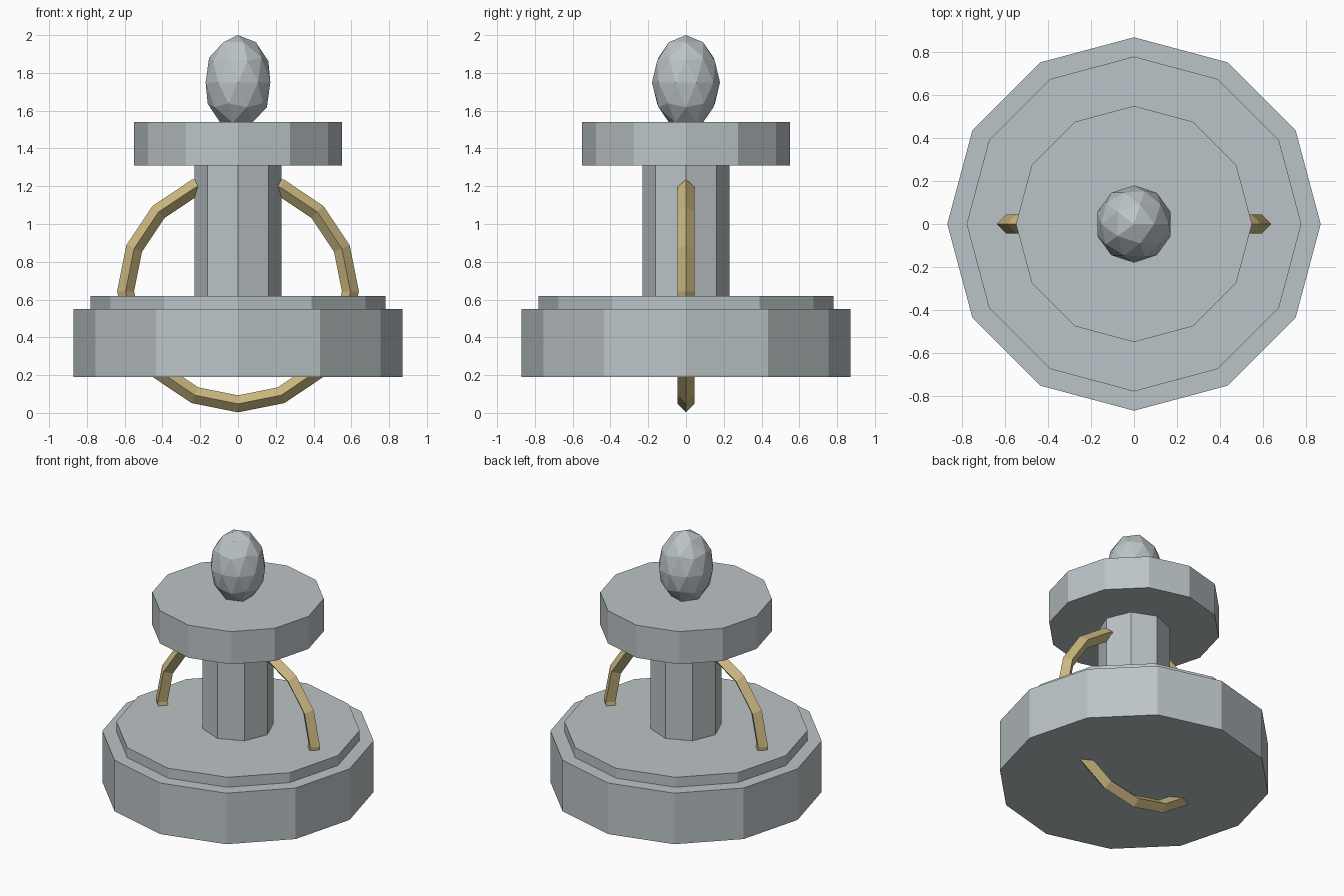
import bpy
import math

if "Cube" in bpy.data.objects:
    bpy.data.objects.remove(bpy.data.objects["Cube"])


def material(name, color):
    mat = bpy.data.materials.new(name)
    mat.diffuse_color = (*color, 1.0)
    mat.use_nodes = True
    mat.node_tree.nodes["Principled BSDF"].inputs["Base Color"].default_value = mat.diffuse_color
    return mat


grey = material("pale_grey", (0.50, 0.55, 0.57))
gold = material("muted_gold", (0.61, 0.49, 0.22))


def finish(name, mat):
    obj = bpy.context.object
    obj.name = name
    obj.data.name = name
    obj.data.materials.append(mat)
    return obj


def drum(name, sides, radius, bottom, top):
    bpy.ops.mesh.primitive_cylinder_add(
        vertices=sides, radius=radius, depth=top - bottom,
        location=(0, 0, (bottom + top) / 2))
    return finish(name, grey)


# Stacked base, column and upper disc
drum("base", 12, 0.87, 0.19, 0.55)
drum("base_step", 12, 0.78, 0.55, 0.62)
drum("column", 8, 0.23, 0.62, 1.31)
drum("upper_disc", 12, 0.55, 1.31, 1.54)

# Egg-shaped finial
bpy.ops.mesh.primitive_ico_sphere_add(
    subdivisions=2, radius=1, location=(0, 0, 1.75))
bpy.context.object.scale = (0.18, 0.18, 0.25)
finish("finial", grey)

# Upright ring passing through base and column, with a diamond section
bpy.ops.mesh.primitive_torus_add(
    major_segments=16, minor_segments=4, major_radius=0.595,
    minor_radius=0.045, location=(0, 0, 0.643),
    rotation=(math.pi / 2, 0, 0))
finish("ring", gold)
